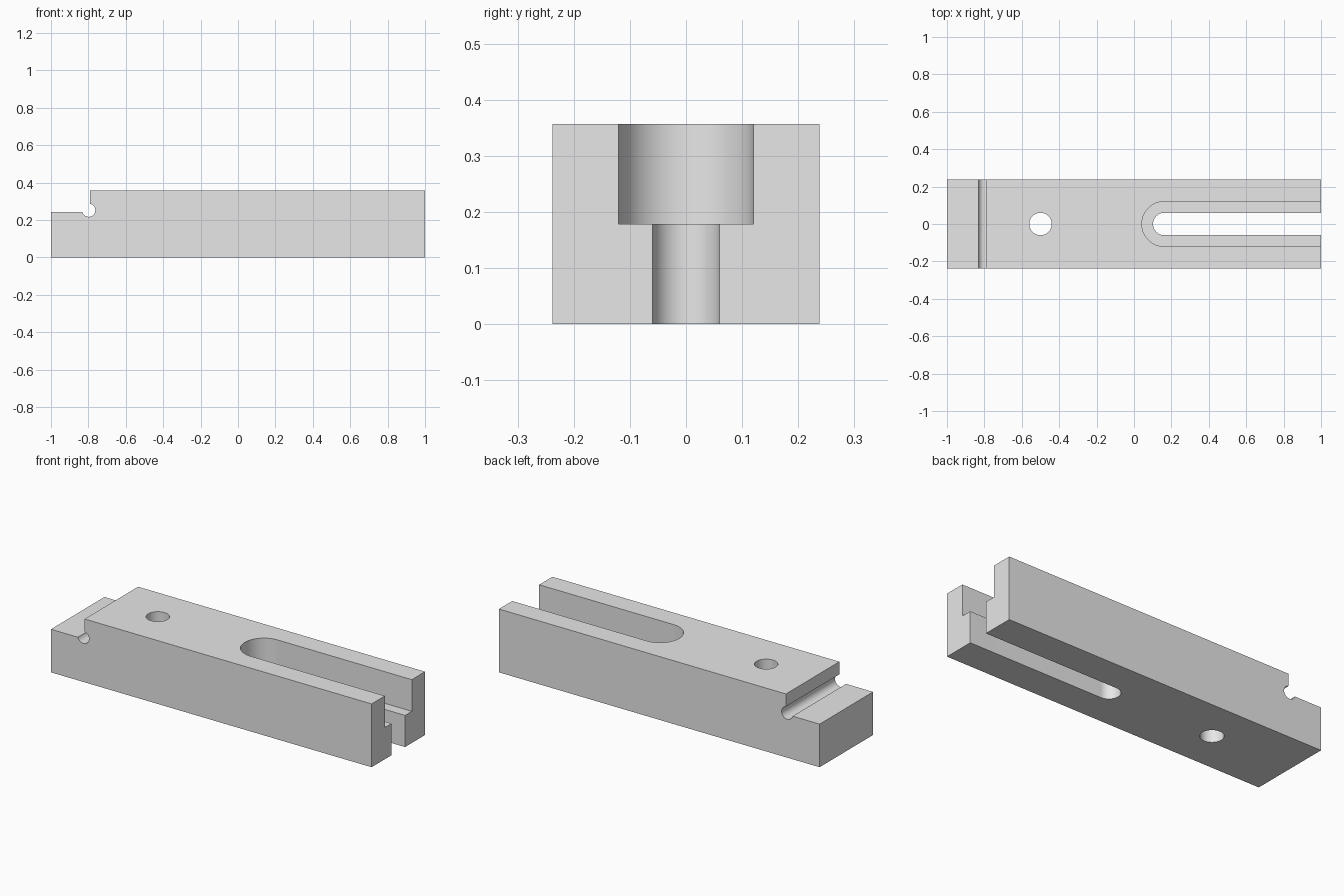
import bpy, bmesh
from math import sin, cos, acos, asin, pi, radians
from mathutils import Vector

HALF_W, HEIGHT, STEP_X, STEP_Z = 0.238, 0.357, -0.79, 0.243
LEDGE_Z = HEIGHT / 2

cube = bpy.data.objects.get("Cube")
if cube:
    bpy.data.objects.remove(cube, do_unlink=True)

grey = bpy.data.materials.new("plain grey")
grey.use_nodes = True
grey.diffuse_color = (0.8, 0.8, 0.8, 1)
grey.node_tree.nodes["Principled BSDF"].inputs["Base Color"].default_value = (0.8, 0.8, 0.8, 1)


def arc(cx, cy, r, start, end, steps):
    angles = [start + (end - start) * i / steps for i in range(steps + 1)]
    return [(cx + r * cos(a), cy + r * sin(a)) for a in angles]


def prism(name, points, offset):
    """Extrude a closed outline of 3D points along offset."""
    bm = bmesh.new()
    face = bm.faces.new([bm.verts.new(p) for p in points])
    result = bmesh.ops.extrude_face_region(bm, geom=[face], use_keep_orig=True)
    moved = [v for v in result["geom"] if isinstance(v, bmesh.types.BMVert)]
    bmesh.ops.translate(bm, verts=moved, vec=Vector(offset))
    bmesh.ops.recalc_face_normals(bm, faces=bm.faces)
    mesh = bpy.data.meshes.new(name)
    bm.to_mesh(mesh)
    bm.free()
    mesh.materials.append(grey)
    obj = bpy.data.objects.new(name, mesh)
    bpy.context.collection.objects.link(obj)
    return obj


def vertical_cutter(name, outline, z0, z1):
    return prism(name, [(x, y, z0) for x, y in outline], (0, 0, z1 - z0))


def slot_outline(radius):
    """Round end inside the block, open past the right end."""
    return arc(0.162, 0, radius, pi / 2, 3 * pi / 2, 48) + [(1.1, -radius), (1.1, radius)]


# Block side profile: lowered step with a round relief groove in its corner
gx, gz, gr = -0.798, 0.252, 0.035
groove = arc(gx, gz, gr, acos((STEP_X - gx) / gr), -pi - asin((STEP_Z - gz) / gr), 32)
profile = [(-1, 0), (1, 0), (1, HEIGHT), (STEP_X, HEIGHT)] + groove + [(-1, STEP_Z)]
block = prism("clamp_block", [(x, -HALF_W, z) for x, z in profile], (0, 2 * HALF_W, 0))

# Through hole and two-width slot
cutters = [
    vertical_cutter("hole_cutter", arc(-0.5, 0, 0.06, 0, 2 * pi, 64)[:-1], -0.1, 0.5),
    vertical_cutter("wide_slot_cutter", slot_outline(0.12), LEDGE_Z, 0.5),
    vertical_cutter("narrow_slot_cutter", slot_outline(0.06), -0.1, 0.5),
]
bpy.ops.object.select_all(action="DESELECT")
bpy.context.view_layer.objects.active = block
block.select_set(True)
for cutter in cutters:
    cutter.hide_render = True
    mod = block.modifiers.new(cutter.name, "BOOLEAN")
    mod.operation = "DIFFERENCE"
    mod.solver = "EXACT"
    mod.object = cutter
    bpy.ops.object.modifier_apply(modifier=mod.name)
    bpy.data.objects.remove(cutter, do_unlink=True)

bpy.ops.object.shade_smooth_by_angle(angle=radians(30))
